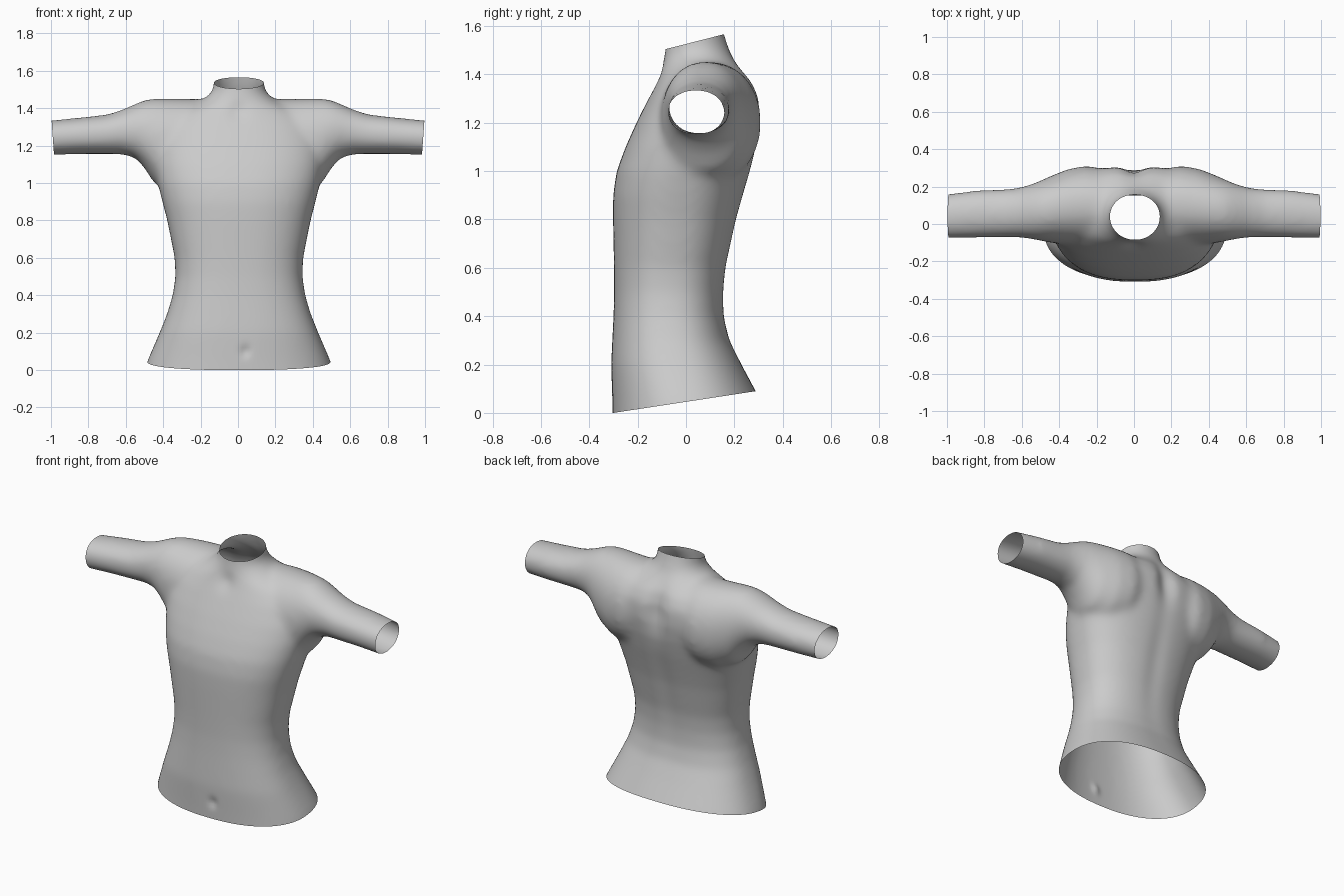
import bpy
import bmesh
from math import sin, cos, pi, exp
from mathutils import Vector

cube = bpy.data.objects.get("Cube")
if cube:
    bpy.data.objects.remove(cube, do_unlink=True)

SIDES = 48


def oval(t, power):
    """Point on a rounded-square curve within -1..1."""
    c, s = cos(t), sin(t)
    bend = 2 / power
    return (abs(c) ** bend * (1 if c > 0 else -1),
            abs(s) ** bend * (1 if s > 0 else -1))


def loft(bm, rings):
    """Skin a closed solid over a list of point rings."""
    loops = [[bm.verts.new(p) for p in ring] for ring in rings]
    for a, b in zip(loops, loops[1:]):
        for i in range(SIDES):
            j = (i + 1) % SIDES
            bm.faces.new((a[i], a[j], b[j], b[i]))
    bm.faces.new(loops[0])
    bm.faces.new(loops[-1])


def torso_ring(z, half_width, front, back, power):
    mid, depth = (front + back) / 2, (back - front) / 2
    ring = []
    for i in range(SIDES):
        u, v = oval(2 * pi * i / SIDES, power)
        ring.append(Vector((half_width * u + 0.005, mid + depth * v, z)))
    return ring


def arm_ring(x, bottom, top, front, back):
    ring = []
    for i in range(SIDES):
        u, v = oval(2 * pi * i / SIDES, 2.1)
        ring.append(Vector((x, (front + back) / 2 + (back - front) / 2 * u,
                            (bottom + top) / 2 + (top - bottom) / 2 * v)))
    return ring


# Torso: height, half width, front, back, squareness
torso = [
    (-0.15, 0.55, -0.30, 0.36, 2.3), (0.05, 0.49, -0.305, 0.31, 2.3),
    (0.2, 0.425, -0.31, 0.23, 2.4), (0.3, 0.385, -0.305, 0.18, 2.4),
    (0.4, 0.355, -0.3, 0.157, 2.4), (0.5, 0.34, -0.297, 0.156, 2.4),
    (0.6, 0.344, -0.298, 0.166, 2.4), (0.8, 0.384, -0.302, 0.21, 2.4),
    (0.9, 0.41, -0.302, 0.238, 2.4), (1.0, 0.435, -0.287, 0.267, 2.4),
    (1.1, 0.455, -0.25, 0.292, 2.4), (1.2, 0.46, -0.205, 0.308, 2.4),
    (1.3, 0.43, -0.155, 0.306, 2.4), (1.37, 0.36, -0.12, 0.275, 2.3),
    (1.43, 0.22, -0.1, 0.225, 2.1), (1.47, 0.16, -0.092, 0.195, 2),
    (1.51, 0.135, -0.084, 0.178, 2), (1.56, 0.134, -0.082, 0.16, 2),
    (1.65, 0.14, -0.08, 0.14, 2),
]

# Shoulder and sleeve: distance out, bottom, top, front, back
sleeve = [
    (0, 1.0, 1.44, -0.1, 0.26), (0.1, 1.0, 1.45, -0.1, 0.28),
    (0.25, 0.95, 1.45, -0.11, 0.312), (0.35, 0.95, 1.452, -0.11, 0.295),
    (0.45, 1.0, 1.453, -0.1, 0.255), (0.5, 1.08, 1.444, -0.09, 0.232),
    (0.55, 1.135, 1.423, -0.08, 0.212), (0.62, 1.153, 1.392, -0.072, 0.193),
    (0.7, 1.154, 1.366, -0.072, 0.186), (0.85, 1.154, 1.35, -0.075, 0.18),
    (1.0, 1.15, 1.335, -0.078, 0.16), (1.1, 1.15, 1.325, -0.078, 0.145),
]

bm = bmesh.new()
loft(bm, [torso_ring(*row) for row in torso])
left = [arm_ring(*row) for row in sleeve]
right = [arm_ring(-row[0], *row[1:]) for row in reversed(sleeve[1:])]
loft(bm, right + left)
bmesh.ops.recalc_face_normals(bm, faces=bm.faces)

# Fuse the solids into one smoothly blended body
mesh = bpy.data.meshes.new("body_form")
bm.to_mesh(mesh)
bm.free()
form = bpy.data.objects.new("body_form", mesh)
bpy.context.collection.objects.link(form)
fuse = form.modifiers.new("fuse", "REMESH")
fuse.mode = "VOXEL"
fuse.voxel_size = 0.016
soften = form.modifiers.new("soften", "SMOOTH")
soften.factor = 0.5
soften.iterations = 22
graph = bpy.context.evaluated_depsgraph_get()
shirt_mesh = bpy.data.meshes.new_from_object(form.evaluated_get(graph))
shirt_mesh.name = "shirt"
bpy.data.objects.remove(form, do_unlink=True)

bm = bmesh.new()
bm.from_mesh(shirt_mesh)


def bump(value, centre, spread):
    return exp(-((value - centre) / spread) ** 2)


# Spine groove, shoulder blade hollow, collar dip and navel
for v in bm.verts:
    x, y, z = v.co
    if y > 0.08:
        v.co.y -= bump(x, 0, 0.06) * (0.03 * bump(z, 1.27, 0.13)
                                      + 0.008 * bump(z, 0.8, 0.35))
    elif y < -0.05:
        v.co.y += 0.012 * bump(x, 0, 0.05) * bump(z, 1.38, 0.05)
        v.co.y += 0.012 * bump(x, 0.04, 0.025) * bump(z, 0.1, 0.03)

# Open the hem, neck and cuffs
cuts = [
    ((0, -0.3, 0), (0, 0.09, -0.59)),
    ((0, -0.08, 1.505), (0, -0.06, 0.235)),
    ((0.99, 0, 1.24), (1, 0, -0.07)),
    ((-0.99, 0, 1.24), (-1, 0, -0.07)),
]
for point, normal in cuts:
    bmesh.ops.bisect_plane(bm, geom=bm.verts[:] + bm.edges[:] + bm.faces[:],
                           plane_co=point, plane_no=Vector(normal).normalized(),
                           clear_outer=True)
for f in bm.faces:
    f.smooth = True
bm.to_mesh(shirt_mesh)
bm.free()

# Plain cloth colour
cloth = bpy.data.materials.new("light_grey_cloth")
cloth.use_nodes = True
grey = (0.6, 0.6, 0.6, 1)
cloth.diffuse_color = grey
cloth.node_tree.nodes["Principled BSDF"].inputs["Base Color"].default_value = grey
shirt_mesh.materials.clear()
shirt_mesh.materials.append(cloth)

shirt = bpy.data.objects.new("shirt", shirt_mesh)
bpy.context.collection.objects.link(shirt)
